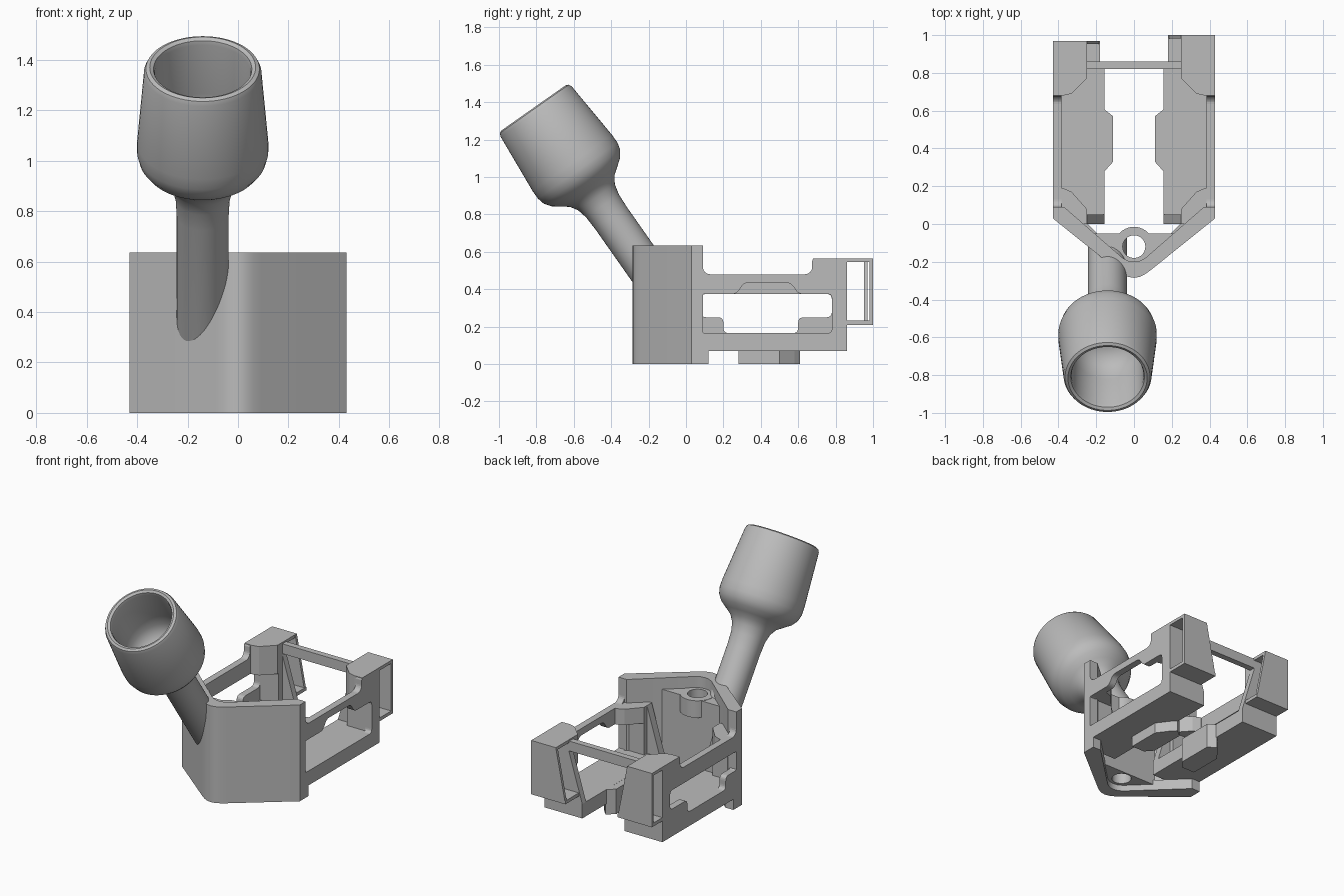
import bpy, bmesh, math
from mathutils import Vector, Matrix

old = bpy.data.objects.get("Cube")
if old:
    bpy.data.objects.remove(old, do_unlink=True)

grey = bpy.data.materials.new("plain grey")
grey.use_nodes = True
grey.diffuse_color = (0.5, 0.5, 0.5, 1)
grey.node_tree.nodes["Principled BSDF"].inputs["Base Color"].default_value = (0.5, 0.5, 0.5, 1)

AXES = {"x": lambda u, v, w: (w, u, v),
        "y": lambda u, v, w: (u, w, v),
        "z": lambda u, v, w: (u, v, w)}


def finish(bm, name, smooth=False):
    bmesh.ops.recalc_face_normals(bm, faces=bm.faces[:])
    mesh = bpy.data.meshes.new(name)
    bm.to_mesh(mesh)
    bm.free()
    mesh.materials.append(grey)
    ob = bpy.data.objects.new(name, mesh)
    bpy.context.scene.collection.objects.link(ob)
    if smooth:
        bpy.ops.object.select_all(action="DESELECT")
        ob.select_set(True)
        bpy.context.view_layer.objects.active = ob
        bpy.ops.object.shade_smooth_by_angle(angle=math.radians(35))
    return ob


def prism(name, axis, lo, hi, loops, side=1, smooth=False):
    """Extrude an outline (first loop) with optional holes along an axis."""
    bm = bmesh.new()
    edges = []
    for loop in loops:
        vs = [bm.verts.new(AXES[axis](u, v, lo)) for u, v in loop]
        edges += [bm.edges.new((vs[i - 1], vs[i])) for i in range(len(vs))]
    normal = Vector(AXES[axis](0, 0, 1))
    bmesh.ops.triangle_fill(bm, edges=edges, use_beauty=True, normal=normal)
    ext = bmesh.ops.extrude_face_region(bm, geom=bm.faces[:], use_keep_orig=True)
    moved = [g for g in ext["geom"] if isinstance(g, bmesh.types.BMVert)]
    bmesh.ops.translate(bm, verts=moved, vec=normal * (hi - lo))
    bmesh.ops.scale(bm, verts=bm.verts[:], vec=(side, 1, 1))
    return finish(bm, name, smooth)


def rect(u0, u1, v0, v1):
    return [(u0, v0), (u1, v0), (u1, v1), (u0, v1)]


def circle(cx, cy, r, n=40):
    return [(cx + r * math.cos(2 * math.pi * i / n), cy + r * math.sin(2 * math.pi * i / n))
            for i in range(n)]


def rounded(points, r, steps=5):
    """Round every corner of a closed outline."""
    out = []
    for i, p in enumerate(points):
        p = Vector(p)
        a, b = Vector(points[i - 1]) - p, Vector(points[(i + 1) % len(points)]) - p
        d = min(r, a.length * 0.45, b.length * 0.45)
        a, b = p + a.normalized() * d, p + b.normalized() * d
        for k in range(steps + 1):
            t = k / steps
            out.append(tuple(a * (1 - t) ** 2 + p * 2 * t * (1 - t) + b * t * t))
    return out


def mirrored(half):
    """Complete a half outline that starts and ends on x = 0 or off it."""
    return half + [(-x, y) for x, y in reversed(half) if abs(x) > 1e-6]


# Wedge-shaped front shell
def shell(back):
    outer = [(0, -0.285), (0.03, -0.28), (0.06, -0.265), (0.09, -0.243), (0.43, 0.03), (0.43, back)]
    inner = [(0.37, back), (0.06, -0.18), (0.03, -0.196), (0, -0.2)]
    left = [(-x, y) for x, y in outer[1:]]
    right_in = [(-x, y) for x, y in inner[:-1]]
    return [outer + inner + right_in[::-1] + left[::-1]]


prism("front_shell", "z", 0.07, 0.635, shell(0.09), smooth=True)
prism("front_shell_foot", "z", 0, 0.07, shell(0.12), smooth=True)

# Inner web with a vertical screw hole and a round boss
hole = circle(0, -0.12, 0.06)
prism("inner_web", "z", 0.04, 0.56,
      [[(-0.25, -0.05), (-0.06, -0.22), (0.06, -0.22), (0.25, -0.05)], hole], smooth=True)
prism("screw_boss", "z", 0.45, 0.562, [circle(0, -0.12, 0.105), hole], smooth=True)

# Windows in the side walls, one per side
notched = rounded([(0.08, 0.165), (0.78, 0.165), (0.78, 0.375), (0.6, 0.375), (0.56, 0.435),
                   (0.31, 0.435), (0.27, 0.375), (0.08, 0.375)], 0.025)
stepped = rounded([(0.08, 0.25), (0.2, 0.25), (0.2, 0.165), (0.6, 0.165), (0.6, 0.25),
                   (0.78, 0.25), (0.78, 0.375), (0.08, 0.375)], 0.03)


def arc(cx, cy, r, a0, a1, n=6):
    return [(cx + r * math.cos(math.radians(a0 + (a1 - a0) * i / n)),
             cy + r * math.sin(math.radians(a0 + (a1 - a0) * i / n))) for i in range(n + 1)]


wall = ([(0.03, 0.07), (0.85, 0.07), (0.85, 0.565)] + arc(0.69, 0.55, 0.015, 90, 180)
        + arc(0.635, 0.52, 0.04, 0, -90) + arc(0.13, 0.52, 0.04, 270, 180)
        + [(0.09, 0.63), (0.03, 0.63)])

for side, label, window, end in ((1, "left", notched, 1.0), (-1, "right", stepped, 0.97)):
    def part(name, axis, lo, hi, *loops):
        return prism(label + "_" + name, axis, lo, hi, loops, side)

    part("side_wall", "x", 0.385, 0.43, wall, window)

    # Floor rail and the chamfered tongue under it
    part("floor_rail", "z", 0.07, 0.165,
         [(0.155, 0), (0.39, 0), (0.43, 0.03), (0.43, 0.85), (0.155, 0.85)])
    part("floor_tongue", "z", 0, 0.1645,
         [(0.155, 0.28), (0.25, 0.28), (0.25, 0.5), (0.19, 0.58), (0.16, 0.61),
          (0.11, 0.57), (0.11, 0.33)])

    # Chamfered corner blocks above the window
    part("front_corner", "z", 0.375, 0.48,
         [(0.25, 0), (0.39, 0), (0.42, 0.03), (0.42, 0.19), (0.375, 0.19), (0.33, 0.17), (0.25, 0.08)])
    part("back_corner", "z", 0.375, 0.565,
         [(0.25, 0.85), (0.43, 0.85), (0.43, 0.68), (0.375, 0.68), (0.33, 0.69), (0.25, 0.77)])

    # Leaning end plates and the posts behind them
    leaning = [(0.155, 0.07), (0.39, 0.07), (0.39, 0.48), (0.25, 0.48), (0.155, 0.165)]
    part("front_end_plate", "y", 0, 0.05, leaning)
    part("front_post", "z", 0.07, 0.48, rect(0.25, 0.42, 0.04, 0.08))
    part("back_end_plate", "y", 0.82, 0.86,
         [(0.155, 0.07), (0.43, 0.07), (0.43, 0.56), (0.25, 0.56), (0.25, 0.48), (0.155, 0.165)])
    part("back_post", "z", 0.07, 0.56, rect(0.25, 0.42, 0.78, 0.84))

    # Open bracket at the back
    part("bracket_top", "z", 0.545, 0.565, rect(0.25, 0.43, 0.84, end))
    part("bracket_bottom", "z", 0.21, 0.232, rect(0.18, 0.43, 0.84, end))
    part("bracket_back", "y", end - 0.018, end,
         [(0.18, 0.21), (0.43, 0.21), (0.43, 0.565), (0.25, 0.565)])

# Bar joining the two back corners
prism("back_crossbar", "z", 0.49, 0.555, [rect(-0.26, 0.26, 0.82, 0.86)])

# Cup and stem turned around a tilted axis: (radius, distance below the rim)
profile = [(0, 0.43), (0.1, 0.42), (0.155, 0.385), (0.182, 0.33), (0.19, 0.26), (0.19, 0.025),
           (0.195, 0.008), (0.21, 0), (0.225, 0.007), (0.233, 0.025), (0.26, 0.36),
           (0.26, 0.41), (0.25, 0.45), (0.225, 0.485), (0.185, 0.515), (0.145, 0.545),
           (0.12, 0.585), (0.107, 0.64), (0.103, 0.72), (0.103, 1.4), (0, 1.4)]
bm = bmesh.new()
vs = [bm.verts.new((r, 0, -d)) for r, d in profile]
line = [bm.edges.new(pair) for pair in zip(vs, vs[1:])]
bmesh.ops.spin(bm, geom=vs + line, cent=(0, 0, 0), axis=(0, 0, 1),
               angle=2 * math.pi, steps=64, use_duplicate=False)
bmesh.ops.remove_doubles(bm, verts=bm.verts[:], dist=0.0005)
tilt = math.atan2(0.575, 0.818)
bm.transform(Matrix.Translation((-0.14, -0.815, 1.37)) @ Matrix.Rotation(tilt, 4, "X"))
# Trim the stem where it ends inside the front shell
cut = bmesh.ops.bisect_plane(bm, geom=bm.verts[:] + bm.edges[:] + bm.faces[:],
                             plane_co=(0, -0.06, 0), plane_no=(0, 1, 0), clear_outer=True)
rim = [e for e in cut["geom_cut"] if isinstance(e, bmesh.types.BMEdge)]
bmesh.ops.holes_fill(bm, edges=rim, sides=0)
finish(bm, "cup_and_stem", smooth=True)
